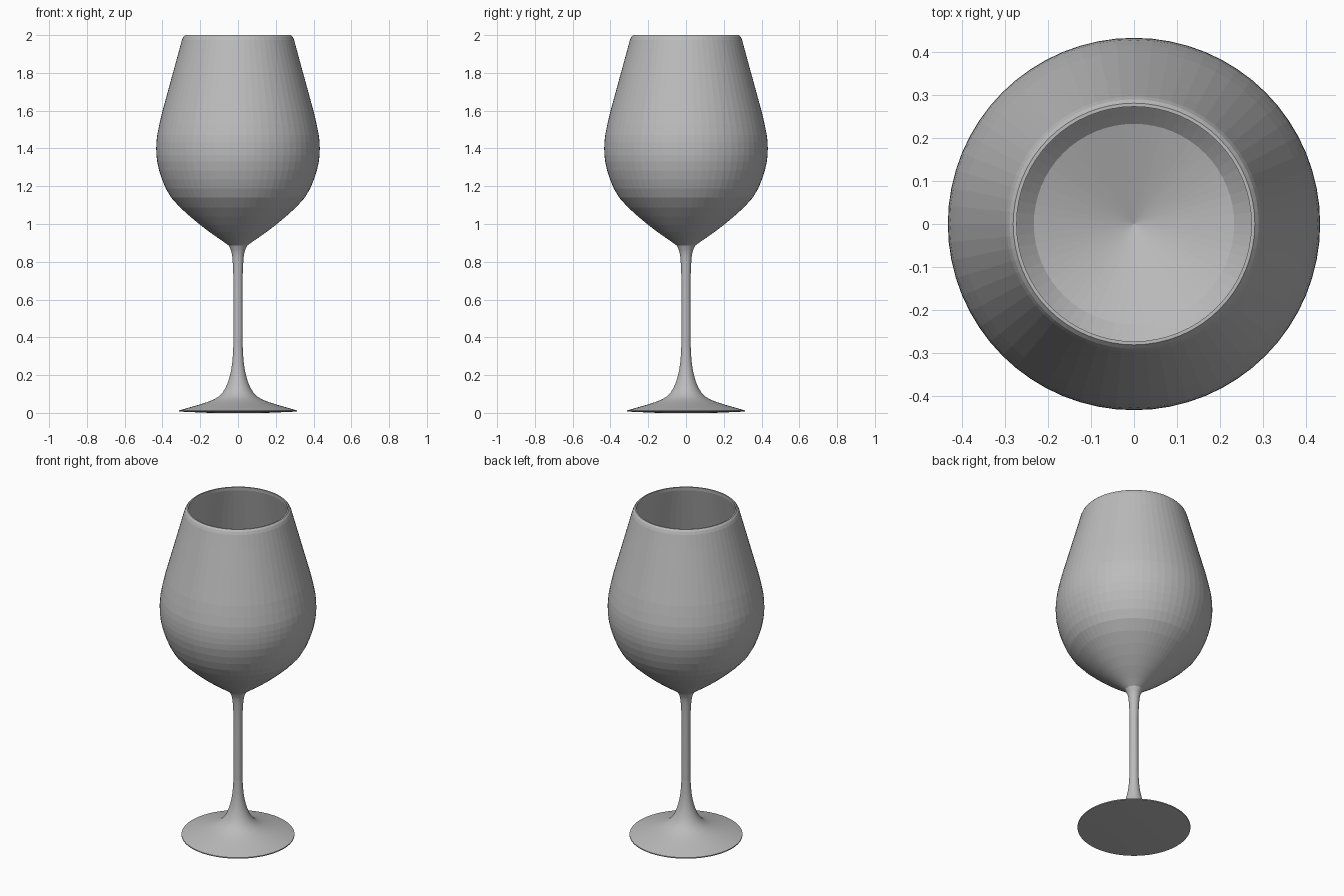
import bpy
import math
from mathutils import Vector

if "Cube" in bpy.data.objects:
    bpy.data.objects.remove(bpy.data.objects["Cube"])

SEGMENTS = 64

glass = bpy.data.materials.new("grey glass")
glass.diffuse_color = (0.5, 0.5, 0.5, 1)
glass.use_nodes = True
glass.node_tree.nodes["Principled BSDF"].inputs["Base Color"].default_value = glass.diffuse_color


def curve_through(points, steps):
    """Catmull-Rom curve (centripetal) through (radius, height) points."""
    p = [Vector(q) for q in points]
    p = [2 * p[0] - p[1]] + p + [2 * p[-1] - p[-2]]
    out = []
    for a, b, c, d in zip(p, p[1:], p[2:], p[3:]):
        t1 = (b - a).length ** 0.5
        t2 = t1 + (c - b).length ** 0.5
        t3 = t2 + (d - c).length ** 0.5
        for i in range(steps):
            t = t1 + (t2 - t1) * i / steps
            a1 = a.lerp(b, t / t1)
            a2 = b.lerp(c, (t - t1) / (t2 - t1))
            a3 = c.lerp(d, (t - t2) / (t3 - t2))
            b1 = a1.lerp(a2, t / t2)
            b2 = a2.lerp(a3, (t - t1) / (t3 - t1))
            out.append(tuple(b1.lerp(b2, (t - t1) / (t2 - t1))))
    out.append(tuple(points[-1]))
    return out


def lathe(name, profile, smooth):
    """Spin a profile, listed from bottom outside upward, around z."""
    verts, faces, rings = [], [], []
    for r, z in profile:
        start = len(verts)
        if r < 1e-5:
            verts.append((0, 0, z))
            rings.append([start] * SEGMENTS)
        else:
            for i in range(SEGMENTS):
                a = 2 * math.pi * i / SEGMENTS
                verts.append((r * math.cos(a), r * math.sin(a), z))
            rings.append(list(range(start, start + SEGMENTS)))
    for low, high in zip(rings, rings[1:]):
        for i in range(SEGMENTS):
            j = (i + 1) % SEGMENTS
            quad = [low[i], low[j], high[j], high[i]]
            faces.append(list(dict.fromkeys(quad)))
    mesh = bpy.data.meshes.new(name)
    mesh.from_pydata(verts, [], faces)
    mesh.materials.append(glass)
    obj = bpy.data.objects.new(name, mesh)
    bpy.context.collection.objects.link(obj)
    if smooth:
        bpy.ops.object.select_all(action='DESELECT')
        obj.select_set(True)
        bpy.context.view_layer.objects.active = obj
        bpy.ops.object.shade_smooth_by_angle(angle=math.radians(35))
    return obj


# Foot: shallow underside, thin edge, flared top
foot_top = curve_through([(0.312, 0.013), (0.25, 0.031), (0.16, 0.058),
                          (0.10, 0.088), (0.065, 0.135), (0.042, 0.20),
                          (0.030, 0.27), (0.025, 0.35)], 2)
lathe("foot", [(0, 0), (0.15, 0), (0.312, 0.007)] + foot_top, True)

# Stem: thin column that flares into the bowl
stem = curve_through([(0.024, 0.70), (0.027, 0.78), (0.034, 0.85),
                      (0.048, 0.885)], 3)
lathe("stem", [(0.025, 0.35)] + stem, True)

# Bowl: outer wall, rounded rim, then inner wall down to a shallow cone
outer = curve_through([(0.048, 0.885), (0.085, 0.912), (0.15, 0.957),
                       (0.254, 1.04), (0.354, 1.14), (0.402, 1.235),
                       (0.428, 1.33), (0.433, 1.40), (0.428, 1.47),
                       (0.402, 1.59)], 2)
rim = [(0.317, 1.90), (0.297, 1.974), (0.290, 1.99), (0.281, 2.0),
       (0.273, 2.0), (0.275, 1.98)]
inner = curve_through([(0.384, 1.58), (0.410, 1.47), (0.415, 1.40),
                       (0.410, 1.34), (0.384, 1.245), (0.338, 1.165),
                       (0.275, 1.10), (0.233, 1.06)], 2)
lathe("bowl", outer + rim + inner + [(0, 0.98)], False)
